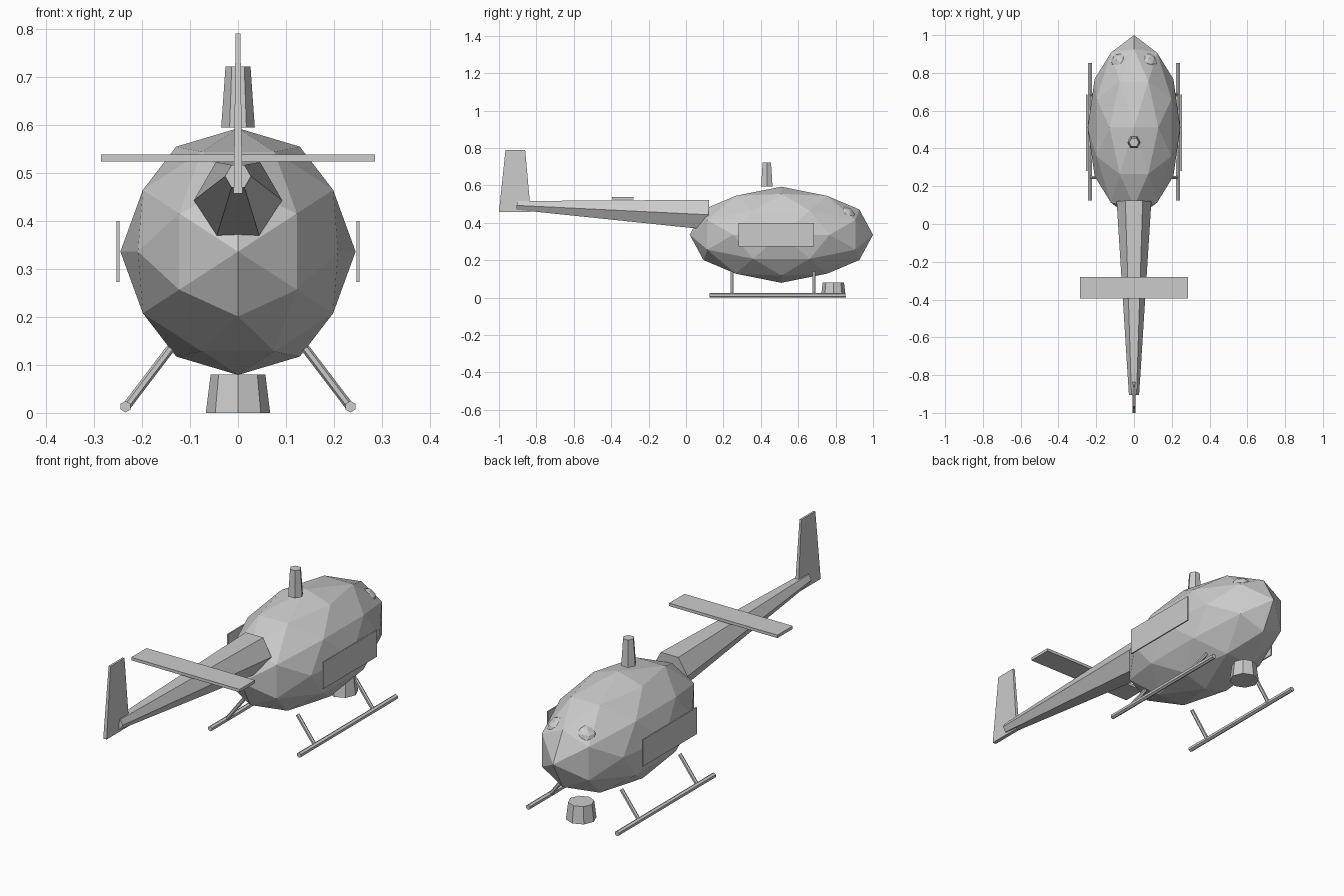
import bpy, bmesh
from math import pi
from mathutils import Vector, Matrix

if "Cube" in bpy.data.objects:
    bpy.data.objects.remove(bpy.data.objects["Cube"], do_unlink=True)

grey = bpy.data.materials.new("light grey")
grey.use_nodes = True
colour = (0.6, 0.6, 0.6, 1)
grey.diffuse_color = colour
next(n for n in grey.node_tree.nodes
     if n.type == 'BSDF_PRINCIPLED').inputs["Base Color"].default_value = colour


def finish(name, bm):
    bmesh.ops.recalc_face_normals(bm, faces=bm.faces)
    mesh = bpy.data.meshes.new(name)
    bm.to_mesh(mesh)
    bm.free()
    mesh.materials.append(grey)
    obj = bpy.data.objects.new(name, mesh)
    bpy.context.collection.objects.link(obj)
    return obj


def hull(name, points):
    bm = bmesh.new()
    for p in points:
        bm.verts.new(p)
    bmesh.ops.convex_hull(bm, input=bm.verts)
    return finish(name, bm)


def box(name, low, high):
    return hull(name, [(x, y, z) for x in (low[0], high[0])
                       for y in (low[1], high[1]) for z in (low[2], high[2])])


def tube(name, start, end, r1, r2, sides=6, turn=0.0):
    """Tapered prism running from start to end."""
    a, b = Vector(start), Vector(end)
    bm = bmesh.new()
    bmesh.ops.create_cone(bm, cap_ends=True, segments=sides, radius1=r1,
                          radius2=r2, depth=(b - a).length)
    rot = (b - a).to_track_quat('Z', 'Y').to_matrix().to_4x4()
    bm.transform(Matrix.Translation((a + b) / 2) @ rot @ Matrix.Rotation(turn, 4, 'Z'))
    return finish(name, bm)


# Faceted egg body: icosahedron corners plus their rounded edge midpoints
g = (1 + 5 ** 0.5) / 2
corners = []
for s in (-1, 1):
    for t in (-g, g):
        corners += [Vector(p).normalized() for p in ((s, 0, t), (t, s, 0), (0, t, s))]
mids = [(a + b).normalized() for i, a in enumerate(corners) for b in corners[:i]
        if (a - b).length < 1.1]
hull("fuselage", [(p.x * 0.245, 0.51 + p.y * 0.49, 0.336 + p.z * 0.257)
                  for p in corners + mids])

# Tail: hexagonal boom, stabilizer and upright fin
tube("tail_boom", (0, 0.12, 0.443), (0, -0.905, 0.493), 0.092, 0.027, turn=pi / 2)
box("tail_stabilizer", (-0.285, -0.395, 0.524), (0.285, -0.28, 0.538))
hull("tail_fin", [(side * w, y, z) for side in (-1, 1) for w, y, z in
                  ((0.009, -1, 0.457), (0.009, -0.83, 0.457),
                   (0.005, -0.86, 0.79), (0.005, -0.965, 0.79))])

# Rotor mast and belly pod
tube("rotor_mast", (0, 0.432, 0.595), (0, 0.432, 0.722), 0.035, 0.026, turn=pi / 2)
tube("belly_pod", (0, 0.788, 0), (0, 0.788, 0.08), 0.067, 0.057, sides=8)

# Paired parts: doors, landing gear and nose bumps
for label, s in (("left", 1), ("right", -1)):
    box(label + "_door", (s * 0.247, 0.28, 0.273), (s * 0.253, 0.685, 0.4))
    tube(label + "_skid", (s * 0.234, 0.125, 0.013), (s * 0.234, 0.853, 0.013),
         0.012, 0.012)
    for place, y in (("rear", 0.247), ("front", 0.685)):
        tube(f"{label}_{place}_strut", (s * 0.232, y, 0.014), (s * 0.14, y, 0.135),
             0.009, 0.009)
    bm = bmesh.new()
    bmesh.ops.create_icosphere(bm, subdivisions=2, radius=0.054)
    bm.transform(Matrix.Translation((s * 0.07, 0.852, 0.43)))
    finish(label + "_nose_bump", bm)
